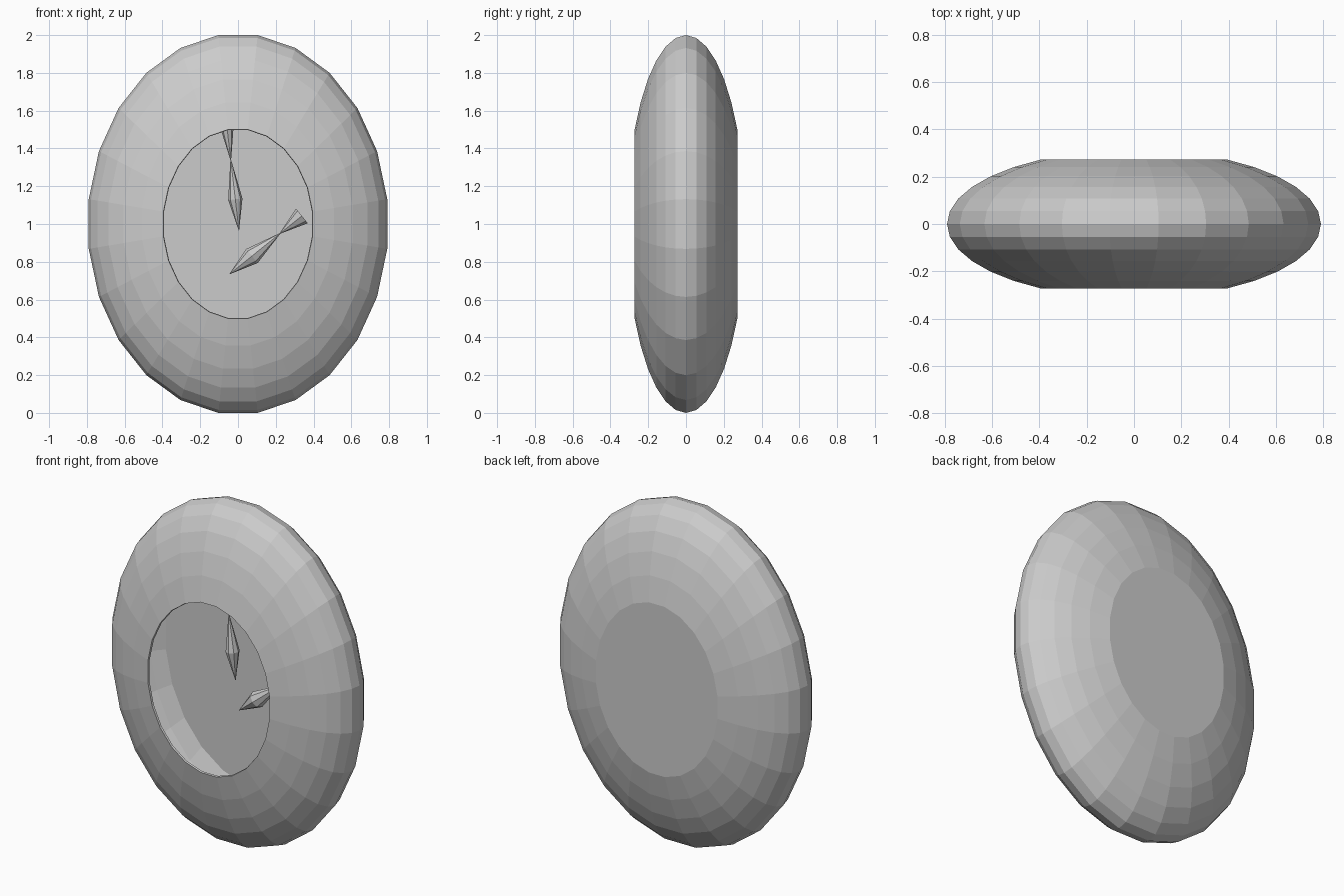
import bpy, bmesh
from math import sin, cos, pi, radians
from mathutils import Vector

if "Cube" in bpy.data.objects:
    bpy.data.objects.remove(bpy.data.objects["Cube"])

SIDES = 24
RX, RY, RZ = 0.797, 0.314, 1.0086   # radii of the squashed ball


def make_object(name, bm):
    bmesh.ops.recalc_face_normals(bm, faces=bm.faces)
    mesh = bpy.data.meshes.new(name)
    bm.to_mesh(mesh)
    bm.free()
    ob = bpy.data.objects.new(name, mesh)
    bpy.context.collection.objects.link(ob)
    return ob


def bridge(bm, a, b):
    n = len(a)
    for i in range(n):
        j = (i + 1) % n
        bm.faces.new((a[i], a[j], b[j], b[i]))


def oval(bm, r, y):
    angles = [2 * pi * (i + 0.5) / SIDES for i in range(SIDES)]
    return [bm.verts.new((RX * r * cos(t), y, 1 + RZ * r * sin(t))) for t in angles]


# case: hollow squashed ball, open at the front, flat closed back
bm = bmesh.new()
rings = [oval(bm, cos(radians(d)), RY * sin(radians(d))) for d in range(-60, 61, 10)]
for a, b in zip(rings, rings[1:]):
    bridge(bm, a, b)
bm.faces.new(rings[-1])
case = make_object("case", bm)
shell = case.modifiers.new("shell", 'SOLIDIFY')
shell.thickness = 0.012
shell.offset = -1

# dial: flat plate set deep inside the case
bm = bmesh.new()
bm.faces.new(oval(bm, 0.785, 0.19))
make_object("dial", bm)


def hand(name, tip, end, wide, flare):
    """Spindle with a pinched neck and a flared, flat end."""
    tip, end = Vector(tip), Vector(end)
    axis = end - tip
    side = axis.normalized().cross(Vector((0, 1, 0)))
    depth = Vector((0, 1, 0))
    bm = bmesh.new()
    prev = None
    for f, r in ((0, 0.001), (0.31, wide), (0.7, 0.002), (1, flare)):
        ring = [bm.verts.new(tip + axis * f + r * (side * cos(k * pi / 4) + depth * sin(k * pi / 4)))
                for k in range(8)]
        if prev:
            bridge(bm, prev, ring)
        else:
            bm.faces.new(ring)
        prev = ring
    bm.faces.new(prev)
    make_object(name, bm)


# hands
hand("long_hand", (0.005, -0.03, 0.965), (-0.057, -0.03, 1.5), 0.038, 0.033)
hand("short_hand", (-0.045, 0.075, 0.735), (0.338, 0.075, 1.043), 0.048, 0.05)
